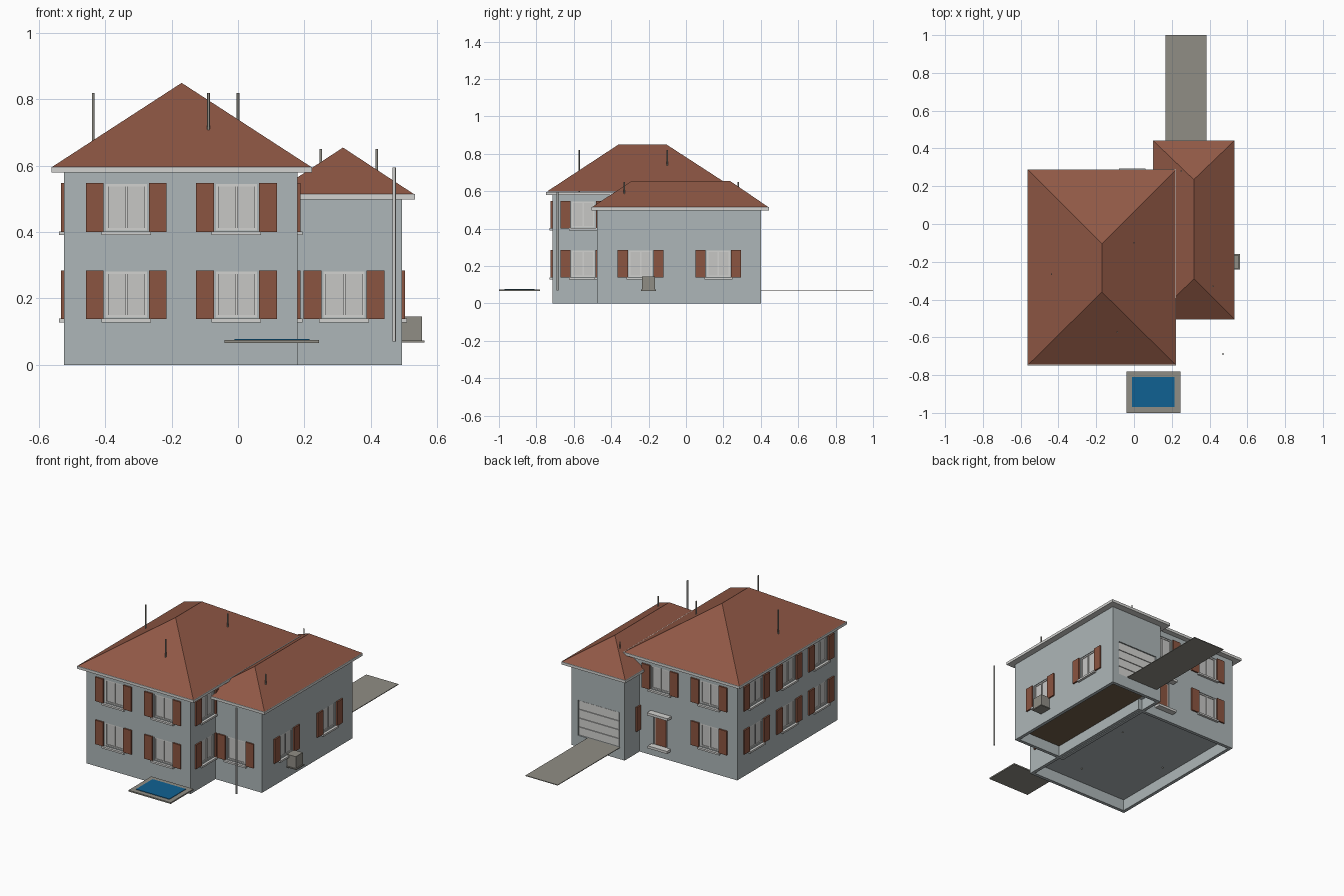
import bpy, bmesh
from mathutils import Vector

cube = bpy.data.objects.get("Cube")
if cube:
    bpy.data.objects.remove(cube, do_unlink=True)


def material(name, rgb):
    m = bpy.data.materials.new(name)
    m.use_nodes = True
    m.diffuse_color = (*rgb, 1)
    m.node_tree.nodes["Principled BSDF"].inputs["Base Color"].default_value = (*rgb, 1)
    return m


WALL = material("grey blue plaster", (0.42, 0.47, 0.48))
WHITE = material("off white", (0.65, 0.65, 0.63))
GLASS = material("pale glass", (0.57, 0.57, 0.56))
TILE = material("terracotta tile", (0.28, 0.098, 0.06))
WOOD = material("red brown wood", (0.26, 0.09, 0.052))
STONE = material("grey concrete", (0.28, 0.27, 0.235))
WATER = material("pool water", (0.005, 0.12, 0.29))
EARTH = material("brown floor", (0.17, 0.115, 0.07))


def add_box(bm, lo, hi):
    """Axis aligned box between two opposite corners."""
    corners = [[min(a, b) for a, b in zip(lo, hi)], [max(a, b) for a, b in zip(lo, hi)]]
    for v in bmesh.ops.create_cube(bm, size=1)["verts"]:
        v.co = Vector([corners[int(v.co[i] > 0)][i] for i in range(3)])


def finish(bm, name, mat):
    mesh = bpy.data.meshes.new(name)
    bmesh.ops.recalc_face_normals(bm, faces=bm.faces)
    bm.to_mesh(mesh)
    bm.free()
    mesh.materials.append(mat)
    ob = bpy.data.objects.new(name, mesh)
    bpy.context.scene.collection.objects.link(ob)
    return ob


def boxes(name, mat, *pairs):
    bm = bmesh.new()
    for lo, hi in pairs:
        add_box(bm, lo, hi)
    return finish(bm, name, mat)


class Wall:
    """Gathers the parts fixed to one wall, in wall coordinates (along, out, up)."""

    def __init__(self, name, axis, sign, plane, cutter):
        self.name, self.axis, self.sign, self.plane = name, axis, sign, plane
        self.cutter, self.parts = cutter, {}

    def place(self, u, out, z):
        p = self.plane + self.sign * out
        return (p, u, z) if self.axis == 0 else (u, p, z)

    def box(self, kind, mat, u, out, z):
        bm = self.cutter if kind == "cut" else self.parts.setdefault(kind, (bmesh.new(), mat))[0]
        add_box(bm, self.place(u[0], out[0], z[0]), self.place(u[1], out[1], z[1]))

    def window(self, u, z):
        w, h, bar = 0.062, 0.14, 0.008
        self.box("cut", None, (u - w, u + w), (-0.012, 0.02), (z, z + h))
        self.box("window_glass", GLASS, (u - w, u + w), (-0.014, -0.008), (z, z + h))
        for a, b in ((-w, bar - w), (-bar / 2, bar / 2), (w - bar, w)):
            self.box("window_frames", WHITE, (u + a, u + b), (-0.012, -0.003), (z, z + h))
        for a in (0, h - bar):
            self.box("window_frames", WHITE, (u - w, u + w), (-0.012, -0.004), (z + a, z + a + bar))
        self.box("window_sills", WHITE, (u - 0.075, u + 0.075), (-0.012, 0.015), (z - 0.014, z - 0.003))
        for s in (-1, 1):
            self.box("shutters", WOOD, (u + s * 0.068, u + s * 0.122), (0, 0.009), (z - 0.004, z + 0.143))

    def build(self):
        for kind, (bm, mat) in self.parts.items():
            finish(bm, f"{self.name}_{kind}", mat)


def cut_body(body, cutter_bm):
    """Cut the recesses into a wall body and drop the cutter."""
    cutter = finish(cutter_bm, body.name + "_cutter", WALL)
    cutter.hide_render = True
    mod = body.modifiers.new("recesses", "BOOLEAN")
    mod.object, mod.operation, mod.solver = cutter, "DIFFERENCE", "EXACT"
    graph = bpy.context.evaluated_depsgraph_get()
    mesh = bpy.data.meshes.new_from_object(body.evaluated_get(graph))
    body.modifiers.clear()
    body.data = mesh
    bpy.data.objects.remove(cutter, do_unlink=True)


def hip_roof(name, x, y, z, ridge_y):
    bm = bmesh.new()
    mid = (x[0] + x[1]) / 2
    a, b, c, d = [bm.verts.new((px, py, z[0])) for px, py in
                  ((x[0], y[0]), (x[1], y[0]), (x[1], y[1]), (x[0], y[1]))]
    f, g = [bm.verts.new((mid, py, z[1])) for py in ridge_y]
    for face in ((a, b, f), (b, c, g, f), (c, d, g), (d, a, f, g), (d, c, b, a)):
        bm.faces.new(face)
    finish(bm, name + "_roof", TILE)
    e = 0.003
    boxes(name + "_eaves", WHITE, ((x[0] - e, y[0] - e, z[0] - 0.017), (x[1] + e, y[1] + e, z[0] - 0.0005)))


LOW, HIGH = 0.142, 0.405
FLOOR = 0.07

# Main house
main = boxes("main_house_walls", WALL, ((-0.525, -0.715, 0), (0.18, 0.255, 0.582)))
cut = bmesh.new()
add_box(cut, (-0.505, -0.695, -0.1), (0.16, 0.235, FLOOR))
front = Wall("main_front", 1, -1, -0.715, cut)
back = Wall("main_back", 1, 1, 0.255, cut)
left = Wall("main_outer_side", 0, -1, -0.525, cut)
right = Wall("main_inner_side", 0, 1, 0.18, cut)
for z in (LOW, HIGH):
    for u in (-0.337, -0.005):
        front.window(u, z)
        if u < -0.1 or z == HIGH:
            back.window(u, z)
    for u in (0.075, -0.24, -0.55):
        left.window(u, z)
    right.window(-0.55, z)

# Entrance door with canopy and step
back.box("cut", None, (-0.05, 0.04), (-0.012, 0.02), (FLOOR, 0.25))
back.box("door_frame", WHITE, (-0.05, 0.04), (-0.014, -0.008), (FLOOR, 0.25))
back.box("door_leaf", WOOD, (-0.042, 0.032), (-0.01, -0.004), (FLOOR, 0.243))
back.box("canopy", WHITE, (-0.08, 0.06), (-0.005, 0.038), (0.257, 0.272))
back.box("door_step", WHITE, (-0.075, 0.055), (-0.005, 0.036), (0.055, FLOOR))
for wall in (front, back, left, right):
    wall.build()
cut_body(main, cut)
hip_roof("main", (-0.56, 0.22), (-0.745, 0.285), (0.597, 0.85), (-0.36, -0.105))

# Garage wing
garage = boxes("garage_walls", WALL, ((0.135, -0.475, 0), (0.495, 0.40, 0.5)))
cut = bmesh.new()
add_box(cut, (0.155, -0.455, -0.1), (0.475, 0.38, FLOOR))
front = Wall("garage_front", 1, -1, -0.475, cut)
back = Wall("garage_back", 1, 1, 0.40, cut)
left = Wall("garage_inner_side", 0, -1, 0.135, cut)
right = Wall("garage_outer_side", 0, 1, 0.495, cut)
front.window(0.32, LOW)
left.window(0.173, LOW)
for u in (-0.243, 0.173):
    right.window(u, LOW)

# Sectional garage door
back.box("cut", None, (0.17, 0.45), (-0.012, 0.02), (FLOOR, 0.285))
back.box("door_backing", GLASS, (0.17, 0.45), (-0.014, -0.009), (FLOOR, 0.285))
rows = 4
step = (0.285 - FLOOR) / rows
for i in range(rows):
    z = FLOOR + i * step
    back.box("door_panels", WHITE, (0.175, 0.445), (-0.01, -0.004), (z + 0.003, z + step - 0.003))
for wall in (front, back, left, right):
    wall.build()
cut_body(garage, cut)
boxes("garage_floor", EARTH, ((0.18, -0.455, FLOOR - 0.003), (0.475, 0.38, FLOOR + 0.002)))
hip_roof("garage", (0.103, 0.53), (-0.502, 0.44), (0.515, 0.655), (-0.29, 0.235))


# Vent pipes and downpipe
def pipe(name, mat, x, y, bottom, top, radius=0.004):
    bm = bmesh.new()
    bmesh.ops.create_cone(bm, cap_ends=True, segments=12, radius1=radius, radius2=radius, depth=top - bottom)
    bmesh.ops.translate(bm, verts=bm.verts, vec=(x, y, (top + bottom) / 2))
    ob = finish(bm, name, mat)
    for p in ob.data.polygons:
        p.use_smooth = len(p.vertices) == 4


for i, (x, y, top) in enumerate(((-0.437, -0.265, 0.82), (-0.089, -0.572, 0.82), (0, -0.10, 0.82),
                                 (0.25, 0.28, 0.65), (0.418, -0.33, 0.65))):
    pipe(f"vent_pipe_{i + 1}", STONE, x, y, FLOOR - 0.004, top)
pipe("downpipe", WHITE, 0.471, -0.688, FLOOR, 0.595, 0.005)

# Pool, driveway and outdoor unit
boxes("pool_surround", STONE, ((-0.04, -1, 0.066), (0.245, -0.78, 0.074)))
boxes("pool_water", WATER, ((-0.01, -0.97, 0.07), (0.215, -0.81, 0.077)))
boxes("driveway", STONE, ((0.167, 0.40, 0.068), (0.385, 1, 0.072)))
boxes("outdoor_unit", STONE, ((0.495, -0.235, FLOOR), (0.555, -0.167, 0.145)))
boxes("outdoor_unit_base", STONE, ((0.49, -0.24, 0.067), (0.562, -0.16, 0.073)))
